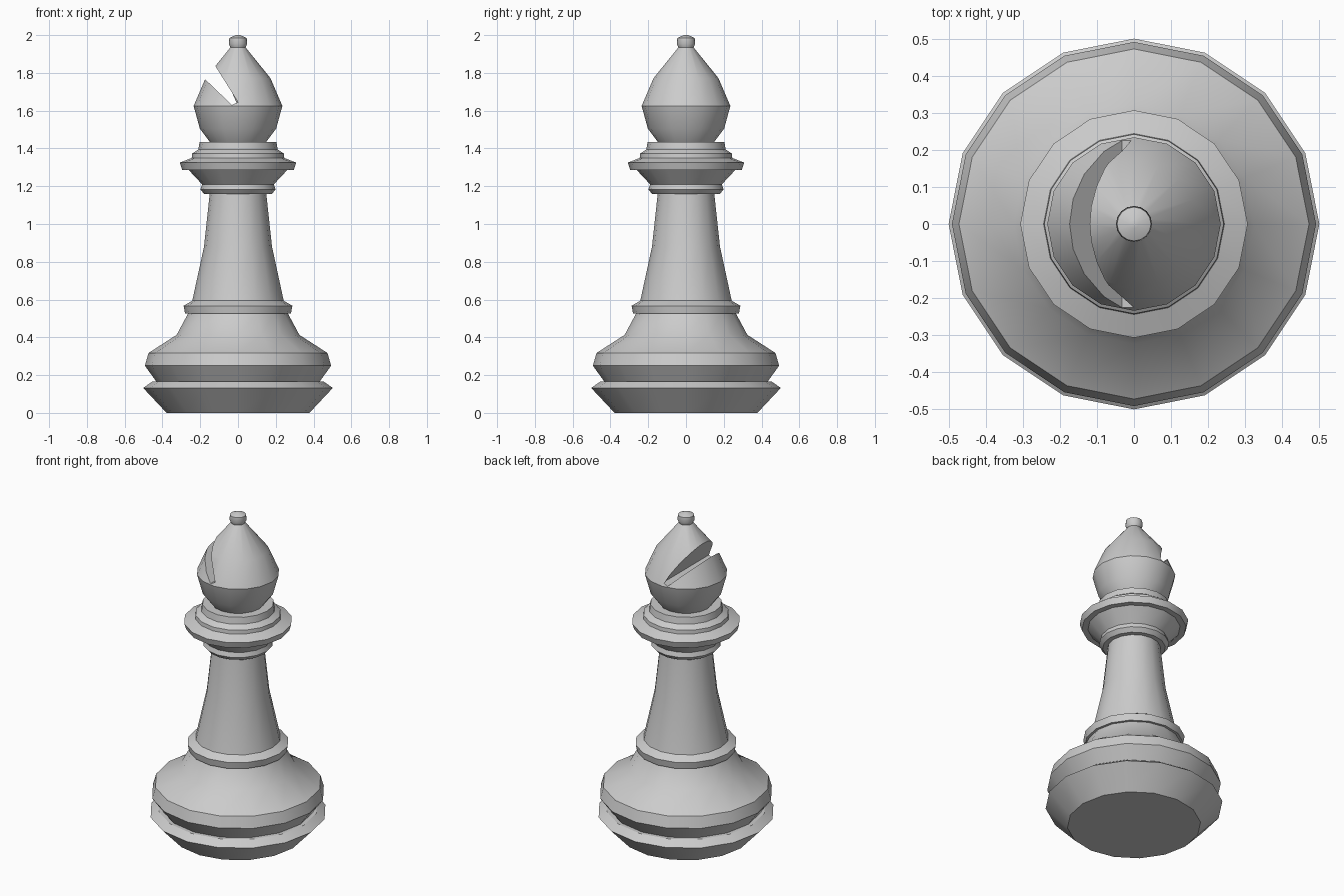
import bpy, bmesh, math

if "Cube" in bpy.data.objects:
    bpy.data.objects.remove(bpy.data.objects["Cube"])

SIDES = 16


def lathe(name, profile):
    """Revolve (radius, height) points into a closed solid."""
    bm = bmesh.new()
    rings = []
    for r, z in profile:
        rings.append([bm.verts.new((r * math.cos(2 * math.pi * i / SIDES),
                                    r * math.sin(2 * math.pi * i / SIDES), z))
                      for i in range(SIDES)])
    for a, b in zip(rings, rings[1:]):
        for i in range(SIDES):
            j = (i + 1) % SIDES
            bm.faces.new((a[i], a[j], b[j], b[i]))
    bm.faces.new(rings[0][::-1])
    bm.faces.new(rings[-1])
    return to_object(name, bm)


def to_object(name, bm):
    bmesh.ops.recalc_face_normals(bm, faces=bm.faces[:])
    mesh = bpy.data.meshes.new(name)
    bm.to_mesh(mesh)
    bm.free()
    obj = bpy.data.objects.new(name, mesh)
    bpy.context.collection.objects.link(obj)
    return obj


def activate(obj):
    bpy.ops.object.select_all(action='DESELECT')
    obj.select_set(True)
    bpy.context.view_layer.objects.active = obj


# Base, stem and collars in one turned profile
body = lathe("turned_body", [
    (0.378, 0), (0.502, 0.132), (0.455, 0.165), (0.432, 0.165),   # foot
    (0.493, 0.25), (0.474, 0.317), (0.325, 0.413), (0.265, 0.525),  # bulge
    (0.28, 0.525), (0.288, 0.567), (0.242, 0.594),                # lower ring
    (0.18, 0.88), (0.15, 1.158),                                  # stem
    (0.178, 1.158), (0.199, 1.182), (0.19, 1.21),                 # neck ring
    (0.262, 1.287), (0.296, 1.287), (0.308, 1.325),               # wide collar
    (0.245, 1.35), (0.243, 1.373), (0.21, 1.395), (0.203, 1.435)])

# Head with a small knob on top
head = lathe("head", [
    (0.142, 1.425), (0.202, 1.505), (0.235, 1.625), (0.172, 1.772),
    (0.04, 1.935), (0.049, 1.955), (0.046, 1.985), (0.012, 2.0)])

# Wedge that cuts the slanted slot
bm = bmesh.new()
slot = [(0, 1.645), (-0.032, 1.63), (-0.318, 1.904), (-0.232, 2.015)]
near = [bm.verts.new((x, -0.4, z)) for x, z in slot]
far = [bm.verts.new((x, 0.4, z)) for x, z in slot]
bm.faces.new(near)
bm.faces.new(far[::-1])
for i in range(4):
    j = (i + 1) % 4
    bm.faces.new((near[i], far[i], far[j], near[j]))
cutter = to_object("slot_cutter", bm)
cutter.hide_render = True

cut = head.modifiers.new("slot", 'BOOLEAN')
cut.operation = 'DIFFERENCE'
cut.solver = 'EXACT'
cut.object = cutter
activate(head)
bpy.ops.object.modifier_apply(modifier=cut.name)
bpy.data.objects.remove(cutter)

# Smooth around the turning, sharp at the steps
for obj in (body, head):
    activate(obj)
    bpy.ops.object.shade_smooth_by_angle(angle=math.radians(35))
